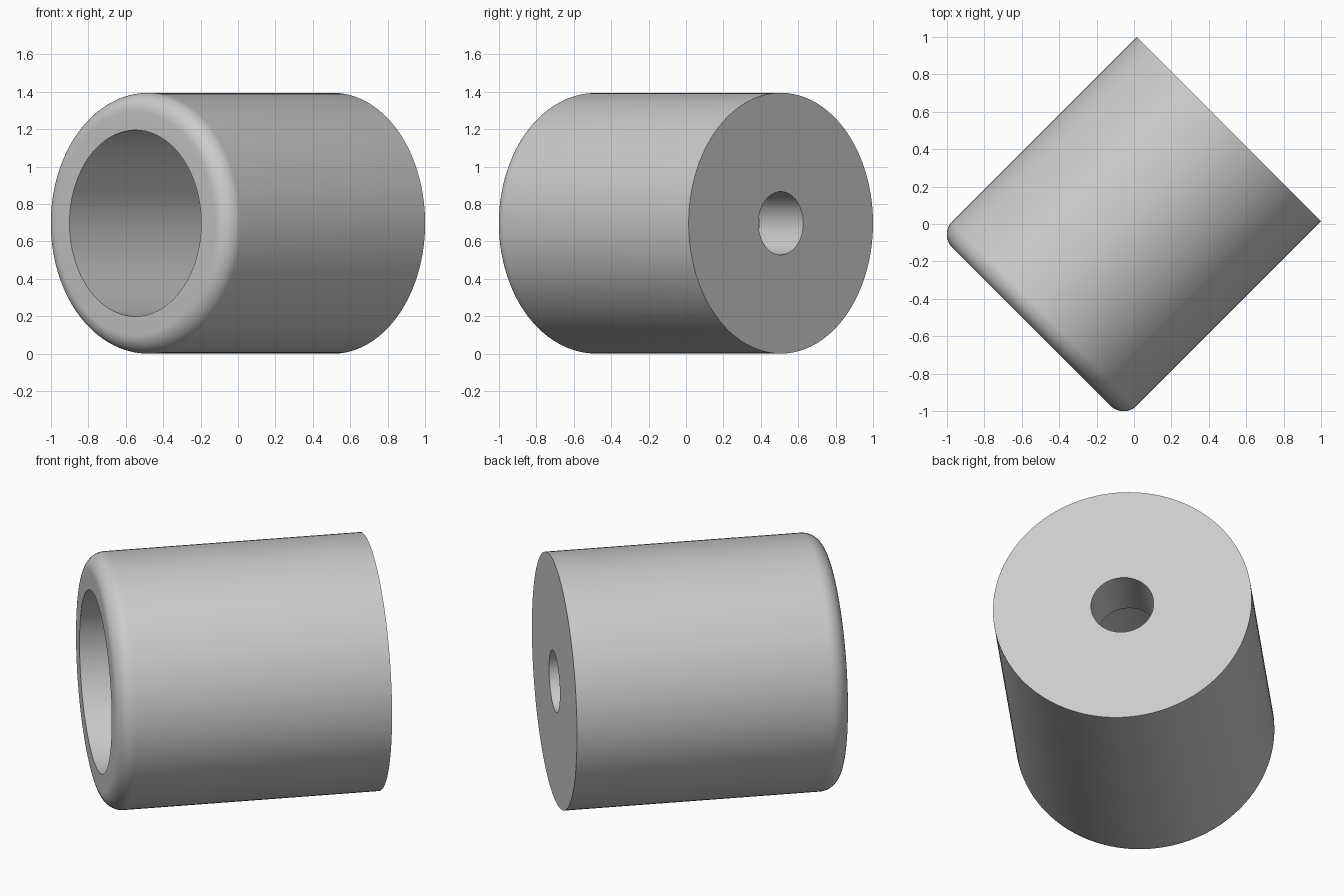
import bpy, bmesh, math
from mathutils import Matrix, Vector

if "Cube" in bpy.data.objects:
    bpy.data.objects.remove(bpy.data.objects["Cube"])

SEG = 128
R, BORE, HOLE, FILLET = 0.697, 0.4975, 0.169, 0.0995
FRONT, BACK, WALL = -0.776, 0.717, 0.33

# Closed half-profile as (radius, position along axis)
profile = [(HOLE, BACK), (HOLE, BACK - WALL), (BORE, BACK - WALL), (BORE, FRONT)]
for i in range(13):  # rounded front rim
    a = math.radians(90 * i / 12)
    profile.append((R - FILLET + FILLET * math.sin(a),
                    FRONT + FILLET - FILLET * math.cos(a)))
profile.append((R, BACK))

# Cup body: profile revolved around its axis
bm = bmesh.new()
rings = []
for s in range(SEG):
    t = 2 * math.pi * s / SEG
    rings.append([bm.verts.new((r * math.cos(t), r * math.sin(t), u)) for r, u in profile])
n = len(profile)
for s in range(SEG):
    a, b = rings[s], rings[(s + 1) % SEG]
    for i in range(n):
        j = (i + 1) % n
        bm.faces.new((a[i], b[i], b[j], a[j]))
bmesh.ops.recalc_face_normals(bm, faces=bm.faces[:])

# Lay the axis horizontally along the x = y diagonal, resting on the ground
turn = Vector((1, 1, 0)).to_track_quat('Z', 'Y').to_matrix().to_4x4()
bm.transform(Matrix.Translation((0, 0, R)) @ turn)

mesh = bpy.data.meshes.new("cup_sleeve")
bm.to_mesh(mesh)
bm.free()
sleeve = bpy.data.objects.new("cup_sleeve", mesh)
bpy.context.collection.objects.link(sleeve)
bpy.context.view_layer.objects.active = sleeve
sleeve.select_set(True)
bpy.ops.object.shade_smooth_by_angle(angle=math.radians(30))
